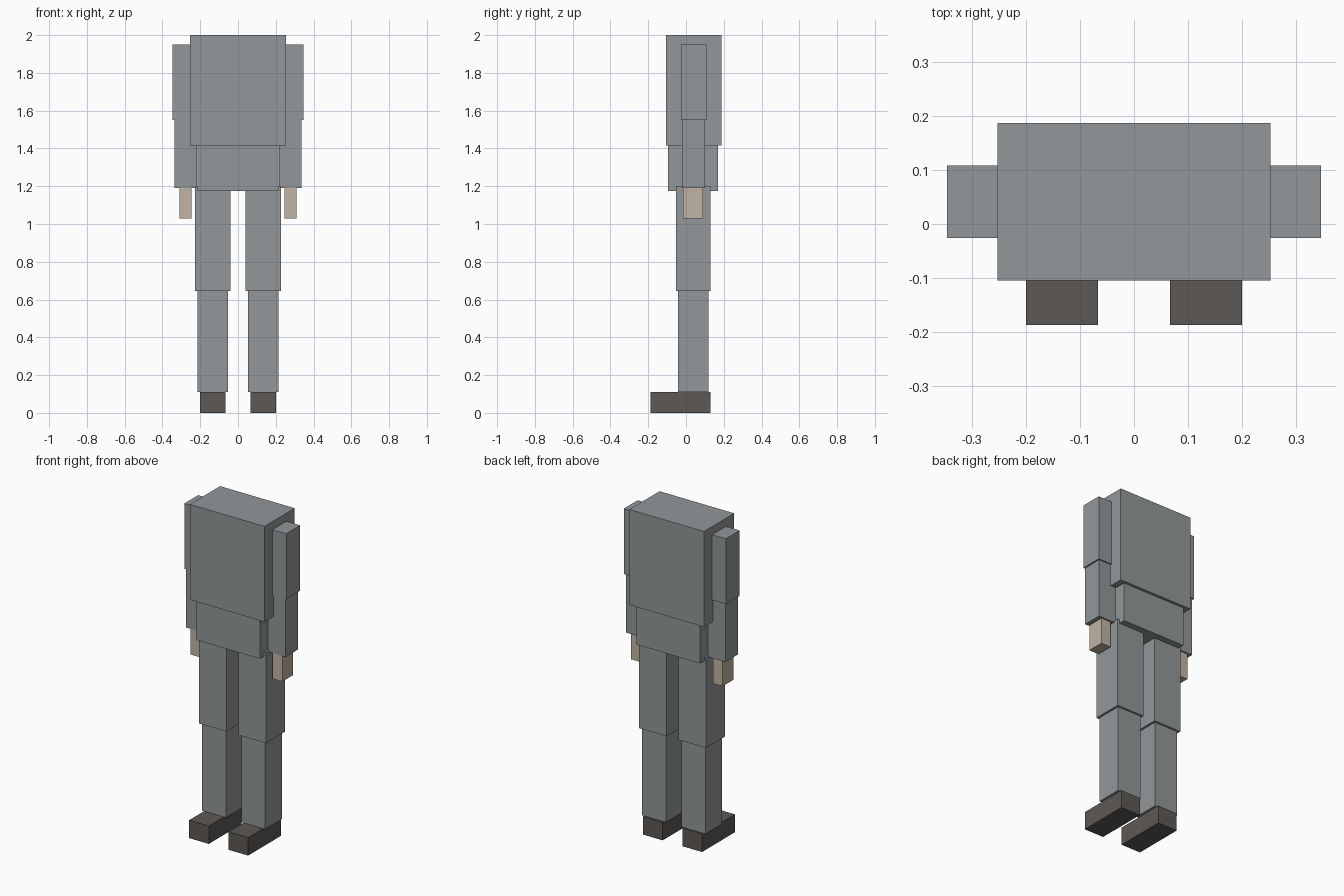
import bpy
from mathutils import Vector

cube = bpy.data.objects.get("Cube")
if cube:
    bpy.data.objects.remove(cube, do_unlink=True)


def make_material(name, rgb):
    mat = bpy.data.materials.new(name)
    mat.use_nodes = True
    colour = (*rgb, 1.0)
    mat.diffuse_color = colour
    bsdf = next(n for n in mat.node_tree.nodes if n.type == "BSDF_PRINCIPLED")
    bsdf.inputs["Base Color"].default_value = colour
    return mat


grey = make_material("grey_cloth", (0.29, 0.31, 0.32))
skin = make_material("pale_skin", (0.54, 0.45, 0.37))
leather = make_material("dark_leather", (0.107, 0.098, 0.089))


def box(name, low, high, mat):
    """Box between two opposite corners."""
    low, high = Vector(low), Vector(high)
    bpy.ops.mesh.primitive_cube_add(size=1, location=(low + high) / 2)
    obj = bpy.context.object
    obj.name = obj.data.name = name
    for v in obj.data.vertices:
        v.co *= high - low
    obj.data.materials.append(mat)
    return obj


def pair(name, low, high, mat):
    """Left box on +x and its mirror image on -x."""
    box("left_" + name, low, high, mat)
    box("right_" + name, (-high[0], *low[1:]), (-low[0], *high[1:]), mat)


# Trunk
box("chest", (-0.253, -0.105, 1.415), (0.253, 0.187, 2.0), grey)
box("abdomen", (-0.215, -0.095, 1.175), (0.215, 0.17, 1.415), grey)

# Arms
pair("upper_arm", (0.212, -0.026, 1.55), (0.346, 0.108, 1.95), grey)
pair("forearm", (0.218, -0.02, 1.19), (0.337, 0.1, 1.55), grey)
pair("hand", (0.245, -0.015, 1.03), (0.311, 0.09, 1.19), skin)

# Legs
pair("thigh", (0.04, -0.054, 0.645), (0.227, 0.13, 1.2), grey)
pair("shin", (0.053, -0.042, 0.11), (0.214, 0.118, 0.645), grey)
pair("shoe", (0.067, -0.187, 0.0), (0.2, 0.13, 0.11), leather)
